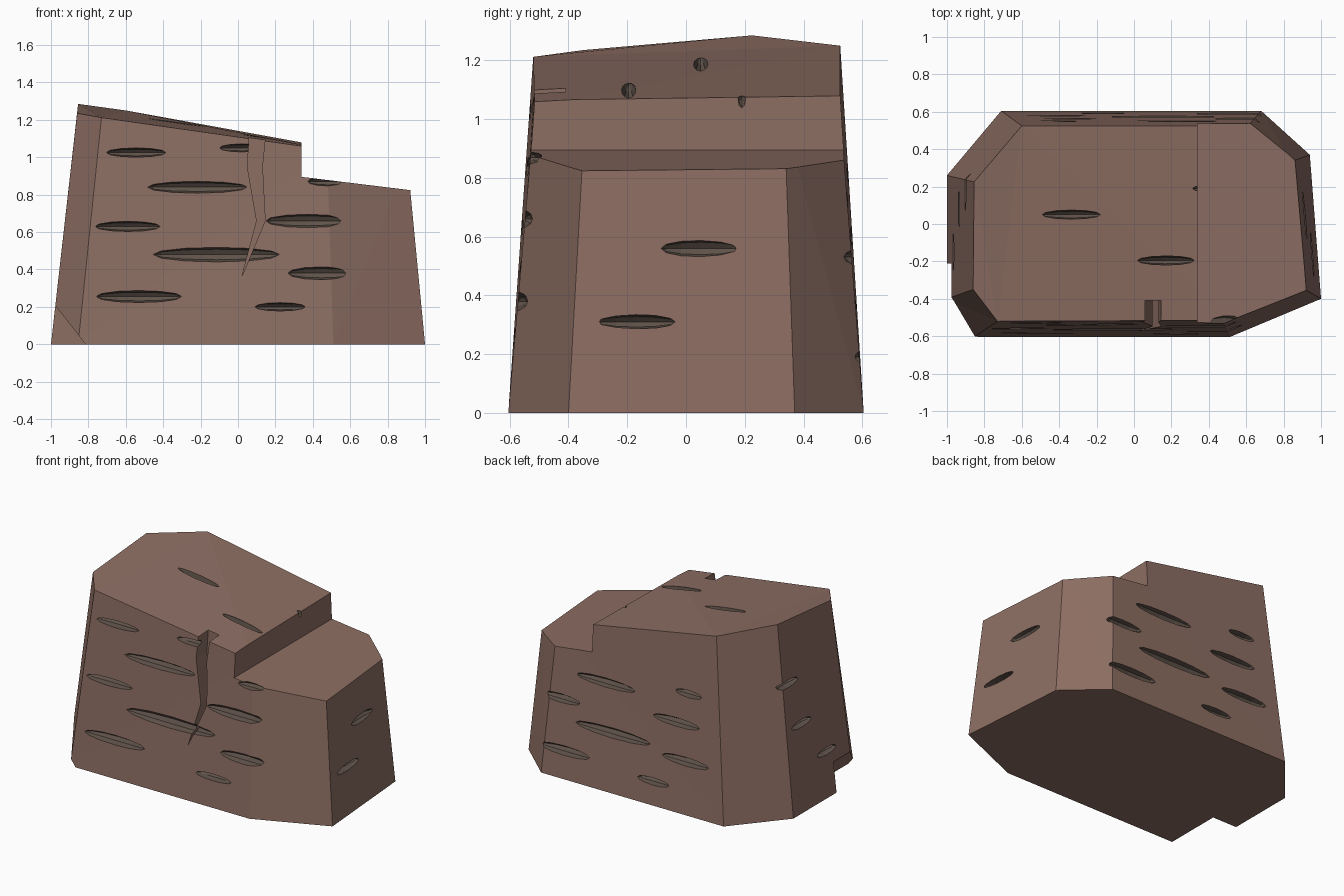
import bpy, bmesh, math
from mathutils import Vector, Matrix

if "Cube" in bpy.data.objects:
    bpy.data.objects.remove(bpy.data.objects["Cube"])


def material(name, rgb):
    m = bpy.data.materials.new(name)
    m.diffuse_color = (*rgb, 1)
    m.use_nodes = True
    m.node_tree.nodes["Principled BSDF"].inputs["Base Color"].default_value = m.diffuse_color
    return m


stone = material("brown_stone", (0.266, 0.156, 0.125))
groove = material("groove_grey_brown", (0.115, 0.085, 0.068))


def make_object(name, bm, mat):
    bmesh.ops.recalc_face_normals(bm, faces=bm.faces)
    me = bpy.data.meshes.new(name)
    bm.to_mesh(me)
    bm.free()
    me.materials.append(mat)
    ob = bpy.data.objects.new(name, me)
    bpy.context.collection.objects.link(ob)
    return ob


def prism(name, profile, y0, y1, mat):
    """Extrude an (x, z) outline from y0 to y1."""
    bm = bmesh.new()
    a = [bm.verts.new((x, y0, z)) for x, z in profile]
    b = [bm.verts.new((x, y1, z)) for x, z in profile]
    bm.faces.new(a)
    bm.faces.new(b[::-1])
    for i in range(len(a)):
        j = (i + 1) % len(a)
        bm.faces.new((a[i], b[i], b[j], a[j]))
    return make_object(name, bm, mat)


# Tapered eight-sided boulder with a sloping top
bottom = [(-1, .26), (-.71, .605), (.68, .605), (.94, .37),
          (1, -.4), (.51, -.605), (-.855, -.605), (-1, -.4)]
top = [(-.855, .225, 1.285), (-.6, .525, 1.25), (.61, .525, 1.03), (.845, .335, 1.0),
       (.905, -.345, .99), (.475, -.515, 1.04), (-.73, -.52, 1.212), (-.86, -.35, 1.235)]
bm = bmesh.new()
lo = [bm.verts.new((x, y, 0)) for x, y in bottom]
hi = [bm.verts.new(p) for p in top]
bm.faces.new(lo)
for i in range(8):
    j = (i + 1) % 8
    bm.faces.new((lo[i], lo[j], hi[j], hi[i]))
for strip in ((0, 1, 6, 7), (1, 2, 5, 6), (2, 3, 4, 5)):
    bm.faces.new([hi[i] for i in strip])
bmesh.ops.triangulate(bm, faces=[f for f in bm.faces if len(f.verts) == 4])
rock = make_object("boulder", bm, stone)

# Step, lower corner wedge and crack
step = prism("step_cutter", [(.34, .895), (1.2, .79), (1.2, 1.5), (.34, 1.5)], -1, 1, stone)
wedge = prism("wedge_cutter", [(-.815, 0), (-.78, -.05), (-1.3, -.05), (-1.3, .62)], -1, -.21, stone)
crack = prism("crack_cutter", [(.055, 1.3), (.06, 1.1), (.05, .95), (.1, .66), (.02, .36),
                               (.145, .66), (.13, .95), (.145, 1.1), (.145, 1.3)], -.8, -.41, stone)

# Lens-shaped grooves: centre, length, height, along direction, outward normal
X, Y, Z = Vector((1, 0, 0)), Vector((0, 1, 0)), Vector((0, 0, 1))
grooves = []
for x, z, l, h in [(-.545, 1.025, .32, .05), (.02, 1.05, .24, .045), (-.215, .84, .54, .065),
                   (.48, .87, .22, .05), (-.59, .63, .35, .055), (.37, .66, .45, .075),
                   (-.115, .48, .68, .08), (.445, .38, .36, .07), (-.53, .255, .46, .065),
                   (.225, .2, .27, .045)]:
    grooves.append(((x, -.6 + .07 * z, z), l, h, X, Y))
for x, z, l, h in [(.225, .72, .46, .065), (.56, .53, .3, .06), (-.405, .81, .2, .05),
                   (.155, .4, .58, .07), (-.4, .355, .36, .06), (.51, .19, .38, .065),
                   (-.165, .16, .24, .05), (-.32, .6, .36, .06)]:
    grooves.append(((x, .605 - .065 * z, z), l, h, X, Y))
for y, z, l, h in [(.05, .56, .27, .06), (-.17, .31, .27, .05)]:
    grooves.append(((.975 - .09 * z, y, z), l, h, Y, X))
for y, z, l, h in [(-.15, .3, .2, .05), (.08, .57, .21, .05), (.18, .87, .22, .05)]:
    grooves.append(((-1 + .113 * z, y, z), l, h, Y, X))
slope = Vector((1, 0, -.15)).normalized()
for x, y, z, l, h in [(-.335, .05, 1.19, .32, .05), (.17, -.195, 1.095, .31, .05),
                      (.45, .19, 1.055, .28, .045)]:
    grooves.append(((x, y, z), l, h, slope, slope.cross(Y)))

bm = bmesh.new()
for centre, length, height, along, out in grooves:
    side = out.cross(along)
    axes = Matrix((out, side, along)).transposed().to_4x4()
    size = Matrix.Diagonal((.055, height / 2, length / 2, 1))
    bmesh.ops.create_uvsphere(bm, u_segments=8, v_segments=6, radius=1,
                              matrix=Matrix.Translation(centre) @ axes @ size)
lenses = make_object("groove_cutter", bm, groove)

# Carve everything into the boulder, then discard the cutters
bpy.context.view_layer.objects.active = rock
for cutter in (step, wedge, lenses, crack):
    mod = rock.modifiers.new(cutter.name, 'BOOLEAN')
    mod.operation = 'DIFFERENCE'
    mod.solver = 'EXACT'
    mod.material_mode = 'TRANSFER'
    mod.object = cutter
    bpy.ops.object.modifier_apply(modifier=mod.name)
    bpy.data.objects.remove(cutter)
